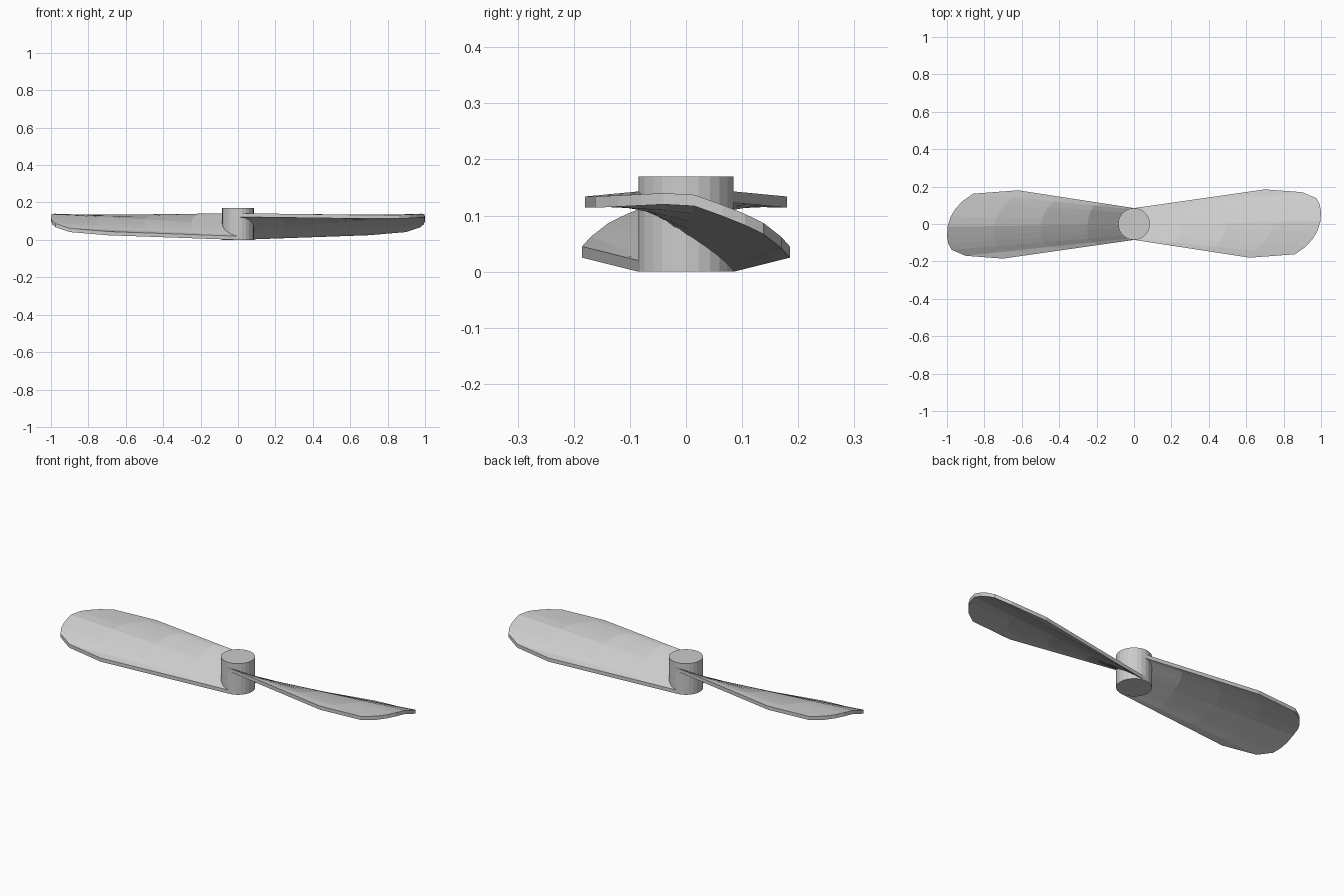
import bpy, bmesh, math

if "Cube" in bpy.data.objects:
    bpy.data.objects.remove(bpy.data.objects["Cube"])

THICK = 0.02
HUB_R, HUB_H = 0.085, 0.17

# Blade underside: root point (y, z) at the hub axis, rim point (x, y, z)
RAYS = [
    ((-0.085, 0.123), (0.62, -0.180, 0.114)),
    ((-0.078, 0.119), (0.86, -0.162, 0.114)),
    ((-0.058, 0.106), (0.92, -0.120, 0.116)),
    ((-0.040, 0.092), (0.955, -0.080, 0.118)),
    ((-0.020, 0.077), (0.98, -0.040, 0.120)),
    ((0.000, 0.062), (0.997, 0.015, 0.117)),
    ((0.022, 0.047), (1.0, 0.065, 0.099)),
    ((0.040, 0.034), (0.993, 0.105, 0.083)),
    ((0.058, 0.021), (0.975, 0.138, 0.067)),
    ((0.074, 0.008), (0.90, 0.170, 0.042)),
    ((0.085, 0.000), (0.70, 0.185, 0.025)),
]
STEPS = 4


def make_object(name, bm):
    bmesh.ops.recalc_face_normals(bm, faces=bm.faces)
    mesh = bpy.data.meshes.new(name)
    bm.to_mesh(mesh)
    bm.free()
    obj = bpy.data.objects.new(name, mesh)
    bpy.context.collection.objects.link(obj)
    return obj


# Twisted, cambered blade: straight rays fanning from root to rounded rim
def blade(name, sign):
    bm = bmesh.new()

    def layer(dz):
        rows = []
        for (ry, rz), (x, y, z) in RAYS:
            row = []
            for i in range(STEPS + 1):
                t = i / STEPS
                row.append(bm.verts.new((sign * x * t,
                                         sign * (ry + (y - ry) * t),
                                         rz + (z - rz) * t + dz)))
            rows.append(row)
        for a, b in zip(rows, rows[1:]):
            for i in range(STEPS):
                bm.faces.new((a[i], a[i + 1], b[i + 1], b[i]))
        # boundary loop: front edge, rim, back edge, root
        return (rows[0] + [r[-1] for r in rows[1:]]
                + rows[-1][-2::-1] + [r[0] for r in rows[-2:0:-1]])

    low, high = layer(0), layer(THICK)
    n = len(low)
    for i in range(n):
        j = (i + 1) % n
        bm.faces.new((low[i], low[j], high[j], high[i]))
    return make_object(name, bm)


blade("right_blade", 1)
blade("left_blade", -1)

# Hub cylinder
bpy.ops.mesh.primitive_cylinder_add(vertices=24, radius=HUB_R, depth=HUB_H,
                                    location=(0, 0, HUB_H / 2))
bpy.context.object.name = "hub"
